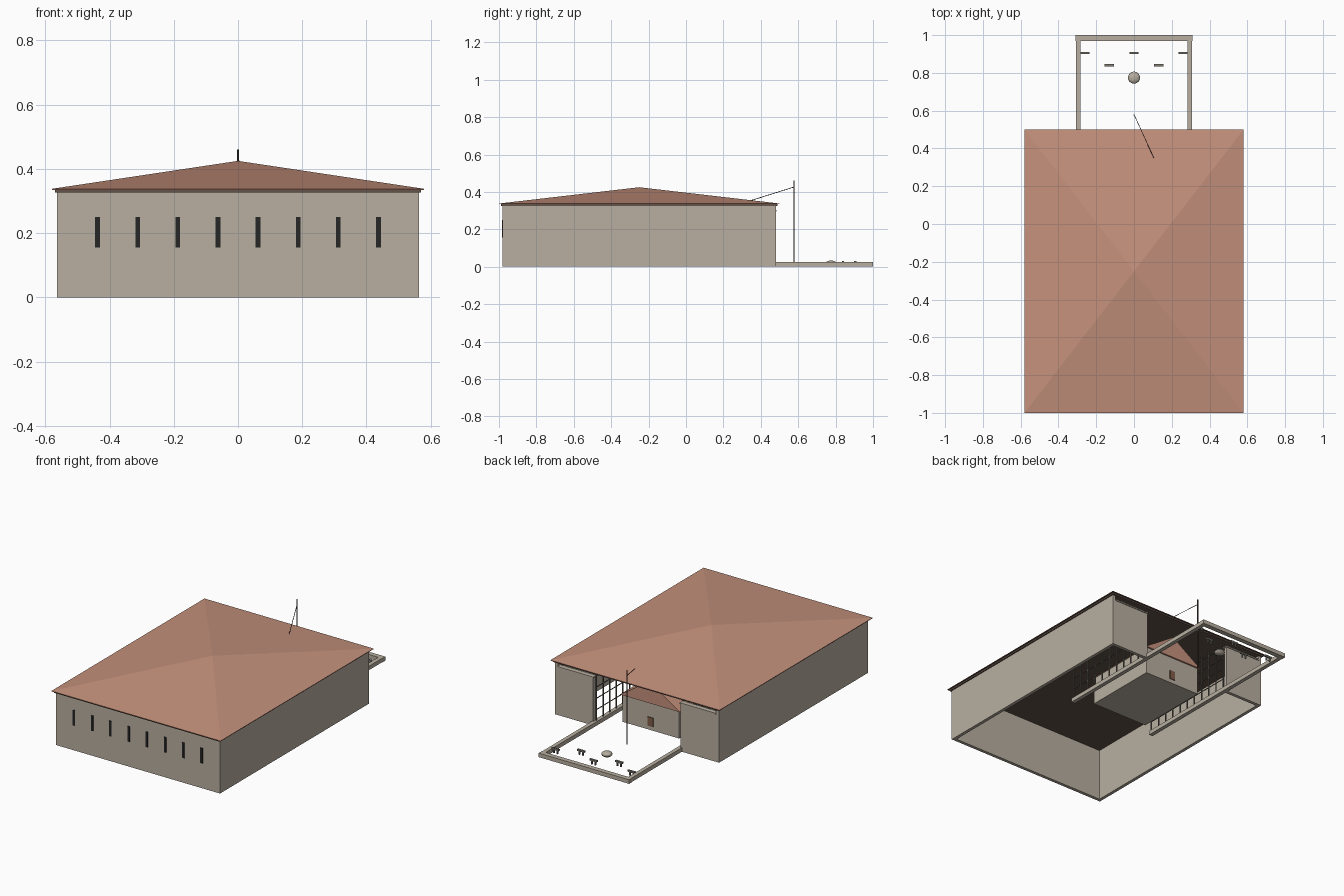
import bpy, bmesh, math
from mathutils import Vector

if "Cube" in bpy.data.objects:
    bpy.data.objects.remove(bpy.data.objects["Cube"])


def mat(name, r, g, b):
    m = bpy.data.materials.new(name)
    lin = [((c / 255 + 0.055) / 1.055) ** 2.4 for c in (r, g, b)]
    m.diffuse_color = (*lin, 1)
    m.use_nodes = True
    m.node_tree.nodes["Principled BSDF"].inputs["Base Color"].default_value = m.diffuse_color
    return m


STONE = mat("stone", 184, 175, 161)
TILE = mat("roof_tile", 197, 145, 124)
EAVE = mat("dark_timber", 100, 84, 74)
SLIT = mat("slit_black", 38, 38, 38)
DOOR = mat("door_brown", 128, 92, 72)
IRON = mat("lattice_grey", 110, 104, 95)
POLE = mat("pole_dark", 66, 58, 50)
BENCH = mat("bench_grey", 130, 125, 116)


def finish(name, bm, m):
    bmesh.ops.recalc_face_normals(bm, faces=bm.faces[:])
    me = bpy.data.meshes.new(name)
    bm.to_mesh(me)
    bm.free()
    me.materials.append(m)
    ob = bpy.data.objects.new(name, me)
    bpy.context.collection.objects.link(ob)
    return ob


def add_box(bm, x0, x1, y0, y1, z0, z1):
    r = bmesh.ops.create_cube(bm, size=1)
    for v in r["verts"]:
        v.co = Vector((x0 + (v.co.x + .5) * (x1 - x0),
                       y0 + (v.co.y + .5) * (y1 - y0),
                       z0 + (v.co.z + .5) * (z1 - z0)))


def boxes(name, m, *dims):
    bm = bmesh.new()
    for d in dims:
        add_box(bm, *d)
    return finish(name, bm, m)


def rod(name, a, b, r, m, sides=8):
    a, b = Vector(a), Vector(b)
    bm = bmesh.new()
    bmesh.ops.create_cone(bm, cap_ends=True, segments=sides, radius1=r, radius2=r,
                          depth=(b - a).length)
    q = (b - a).to_track_quat("Z", "Y")
    for v in bm.verts:
        v.co = q @ v.co + (a + b) / 2
    return finish(name, bm, m)


# Outer walls, open at the bottom
boxes("front_wall", STONE, (-.563, .563, -.98, -.96, 0, .33))
for side, s in (("left", -1), ("right", 1)):
    xs = lambda a, b: sorted((s * a, s * b))
    boxes(side + "_wall", STONE, (*xs(.543, .563), -.96, .48, 0, .33))
    # Back wall pier with a thin cap, stopping short of the roof
    boxes(side + "_back_pier", STONE, (*xs(.30, .543), .46, .48, 0, .295))
    boxes(side + "_pier_cap", STONE, (*xs(.295, .543), .455, .485, .295, .303))
    # Low wall running from the inner court out around the yard
    boxes(side + "_low_wall", STONE, (*xs(.283, .308), -.2, .97, 0, .025))
    # Lattice standing on the low wall
    bars = []
    n = 10
    for i in range(n + 1):
        y = -.195 + i * .65 / n
        bars.append((*xs(.293, .299), y - .003, y + .003, .025, .33))
    for z in (.09, .16, .23, .30):
        bars.append((*xs(.294, .298), -.195, .455, z - .002, z + .002))
    boxes(side + "_lattice", IRON, *bars)
boxes("yard_end_wall", STONE, (-.31, .31, .97, 1.0, 0, .025))

# Slit windows on the front
boxes("slit_windows", SLIT, *[(x - .0075, x + .0075, -.984, -.979, .155, .25)
                              for x in [-.4375 + .125 * i for i in range(8)]])

# Ceiling slab and pyramid roof
boxes("eave_slab", EAVE, (-.57, .57, -.99, .49, .326, .335))
bm = bmesh.new()
base = [bm.verts.new(c) for c in ((-.58, -1, .335), (.58, -1, .335),
                                  (.58, .5, .335), (-.58, .5, .335))]
rim = [bm.verts.new(v.co + Vector((0, 0, .003))) for v in base]
top = bm.verts.new((0, -.25, .425))
bm.faces.new(base).material_index = 1
for i in range(4):
    j = (i + 1) % 4
    bm.faces.new((base[i], base[j], rim[j], rim[i]))
    bm.faces.new((rim[i], rim[j], top))
finish("main_roof", bm, TILE).data.materials.append(EAVE)

# Small house inside the court
boxes("inner_house", STONE, (-.195, .195, -.13, .345, 0, .17))
boxes("house_door", DOOR, (-.018, .018, .344, .350, .025, .08))
bm = bmesh.new()
ends = [[bm.verts.new((x, y, z)) for x, z in ((-.205, .17), (.205, .17), (0, .305))]
        for y in (-.14, .355)]
bm.faces.new(ends[0])
bm.faces.new(ends[1])
for i in range(3):
    j = (i + 1) % 3
    bm.faces.new((ends[0][i], ends[0][j], ends[1][j], ends[1][i]))
finish("house_roof", bm, TILE)

# Pole and stay wire
rod("pole", (0, .577, 0), (0, .577, .46), .0035, POLE)
rod("stay_wire", (0, .58, .427), (.105, .35, .355), .0018, POLE, 6)

# Yard stone and benches
bm = bmesh.new()
bmesh.ops.create_uvsphere(bm, u_segments=14, v_segments=8, radius=1)
for v in bm.verts:
    v.co = Vector((v.co.x * .032, .775 + v.co.y * .032, .017 + v.co.z * .016))
finish("yard_stone", bm, STONE)
for k, (x, y) in enumerate(((-.26, .905), (0, .905), (.26, .905), (-.13, .84), (.13, .84))):
    boxes("bench_%d" % (k + 1), BENCH,
          (x - .025, x + .025, y - .006, y + .006, .022, .032),
          (x - .016, x - .008, y - .004, y + .004, 0, .022),
          (x + .008, x + .016, y - .004, y + .004, 0, .022))
